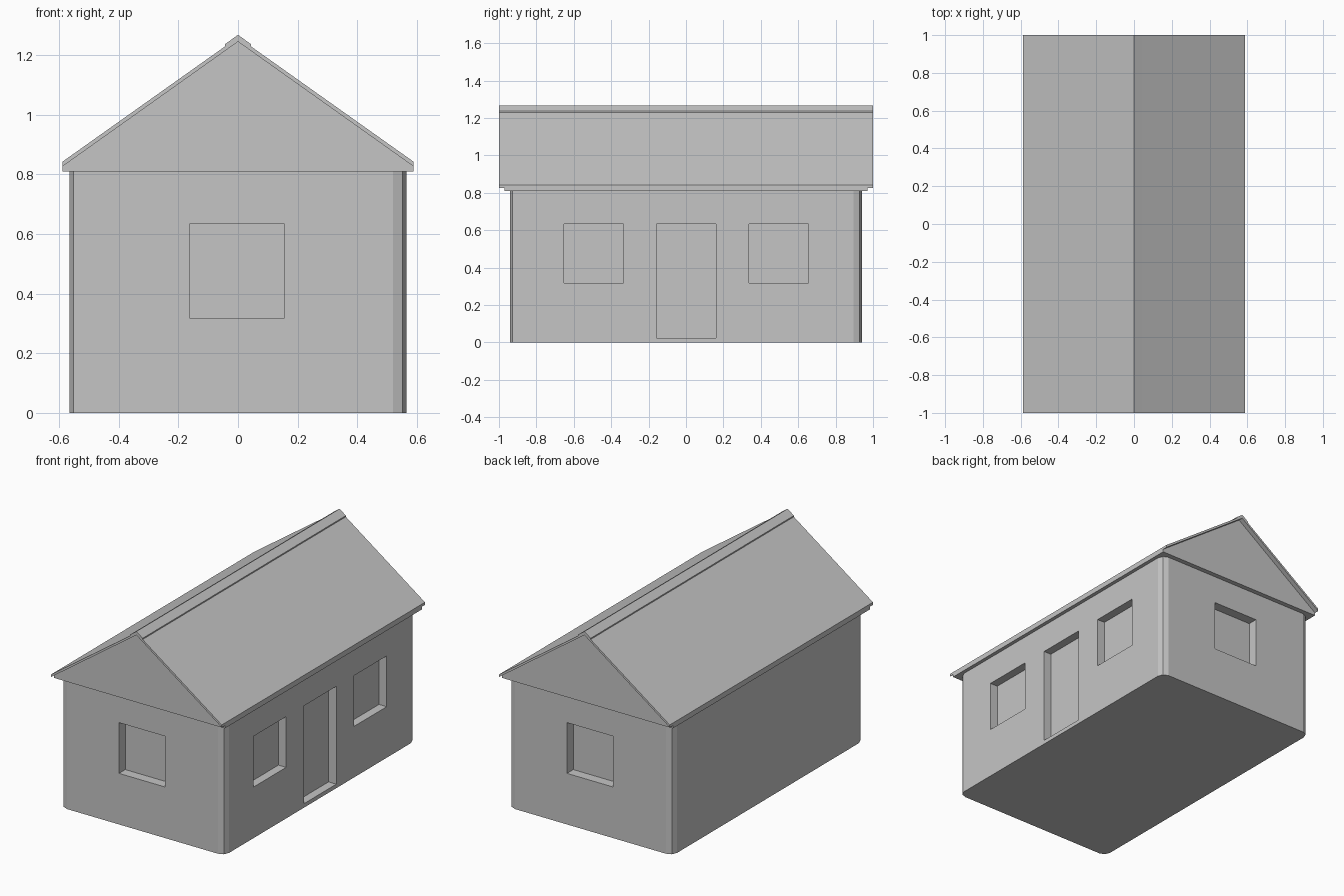
import bpy
import bmesh
from mathutils import Matrix, Vector

cube = bpy.data.objects.get("Cube")
if cube:
    bpy.data.objects.remove(cube, do_unlink=True)

GREY = (0.56, 0.56, 0.56, 1.0)
plaster = bpy.data.materials.new("plain grey")
plaster.use_nodes = True
plaster.diffuse_color = GREY
plaster.node_tree.nodes["Principled BSDF"].inputs["Base Color"].default_value = GREY


def add_object(name, bm):
    bmesh.ops.recalc_face_normals(bm, faces=bm.faces)
    mesh = bpy.data.meshes.new(name)
    bm.to_mesh(mesh)
    bm.free()
    mesh.materials.append(plaster)
    obj = bpy.data.objects.new(name, mesh)
    bpy.context.collection.objects.link(obj)
    return obj


def box(bm, low, high):
    low, high = Vector(low), Vector(high)
    place = Matrix.Translation((low + high) / 2) @ Matrix.Diagonal((high - low).to_4d())
    return bmesh.ops.create_cube(bm, size=1, matrix=place)


def extrude_along_y(name, half_profile, half_length):
    """Mirror a right-hand x, z outline across x = 0 and extrude it along y."""
    outline = half_profile + [(-x, z) for x, z in reversed(half_profile) if x > 0]
    bm = bmesh.new()
    face = bm.faces.new([bm.verts.new((x, -half_length, z)) for x, z in outline])
    grown = bmesh.ops.extrude_face_region(bm, geom=[face])["geom"]
    verts = [v for v in grown if isinstance(v, bmesh.types.BMVert)]
    bmesh.ops.translate(bm, verts=verts, vec=(0, 2 * half_length, 0))
    return add_object(name, bm)


# Walls with rounded upright corners
WALL_X, WALL_Y, WALL_TOP = 0.565, 0.94, 0.81
bm = bmesh.new()
box(bm, (-WALL_X, -WALL_Y, 0), (WALL_X, WALL_Y, WALL_TOP))
upright = [e for e in bm.edges if abs(e.verts[0].co.z - e.verts[1].co.z) > 0.5]
bmesh.ops.bevel(bm, geom=upright, offset=0.045, segments=2, profile=0.5, affect='EDGES')
walls = add_object("walls", bm)

# Window and door recesses
SILL, HEAD, DOOR_FOOT = 0.318, 0.634, 0.025
END_DEPTH, SIDE_DEPTH = 0.062, 0.053
bm = bmesh.new()
box(bm, (-0.162, -1.1, SILL), (0.156, END_DEPTH - WALL_Y, HEAD))
box(bm, (-0.156, WALL_Y - END_DEPTH, SILL), (0.162, 1.1, HEAD))
for start, end, foot in ((-0.652, -0.333, SILL), (-0.157, 0.16, DOOR_FOOT), (0.337, 0.656, SILL)):
    box(bm, (WALL_X - SIDE_DEPTH, start, foot), (0.7, end, HEAD))
cutter = add_object("opening_cutter", bm)
cutter.hide_render = True

cut = walls.modifiers.new("openings", 'BOOLEAN')
cut.operation = 'DIFFERENCE'
cut.solver = 'EXACT'
cut.object = cutter
bpy.context.view_layer.objects.active = walls
bpy.ops.object.modifier_apply(modifier=cut.name)
bpy.data.objects.remove(cutter, do_unlink=True)

# Gable block under the roof
EAVE_X = 0.588
extrude_along_y("gable", [(0, 1.246), (EAVE_X, 0.828), (EAVE_X, WALL_TOP)], 0.97)

# Roof sheet, slightly longer than the gable block
extrude_along_y("roof", [(0, 1.26), (EAVE_X, 0.843), (EAVE_X, 0.827), (0, 1.245)], 1.0)

# Ridge cap
extrude_along_y("ridge_cap", [(0, 1.268), (0.043, 1.237), (0.043, 1.225), (0, 1.255)], 1.0)
